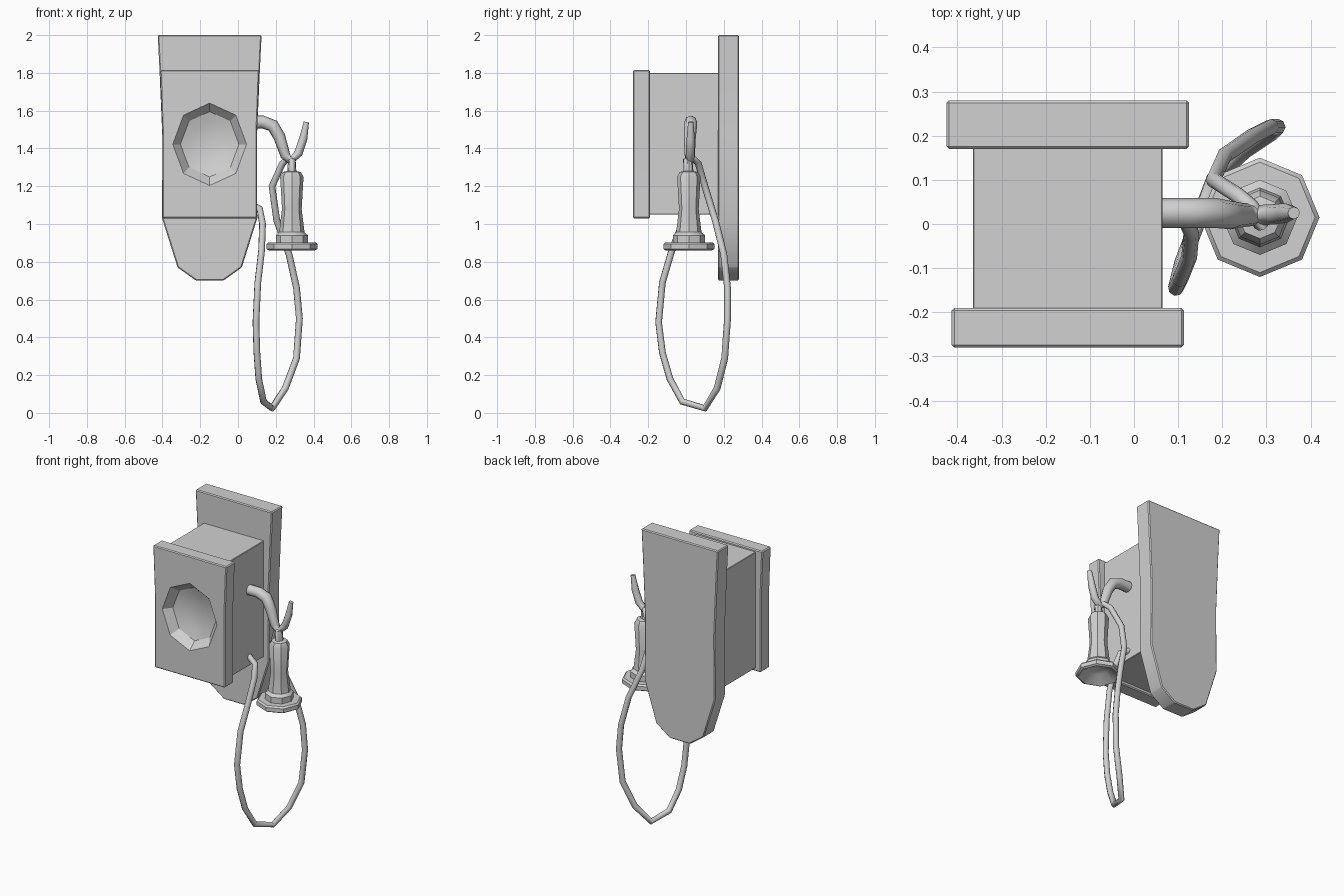
import bpy, bmesh
from mathutils import Matrix, Vector

if "Cube" in bpy.data.objects:
    bpy.data.objects.remove(bpy.data.objects["Cube"], do_unlink=True)

grey = bpy.data.materials.new("plain_grey")
grey.use_nodes = True
grey.diffuse_color = (0.64, 0.64, 0.64, 1)
grey.node_tree.nodes["Principled BSDF"].inputs["Base Color"].default_value = grey.diffuse_color

BODY_X = -0.15


def add_object(name, data):
    ob = bpy.data.objects.new(name, data)
    bpy.context.scene.collection.objects.link(ob)
    data.materials.append(grey)
    return ob


def from_bmesh(name, bm):
    bmesh.ops.recalc_face_normals(bm, faces=bm.faces[:])
    me = bpy.data.meshes.new(name)
    bm.to_mesh(me)
    bm.free()
    return add_object(name, me)


def finish(ob, angle=0.6):
    """Apply modifiers or curve bevel, then smooth the soft edges."""
    bpy.ops.object.select_all(action='DESELECT')
    ob.select_set(True)
    bpy.context.view_layer.objects.active = ob
    bpy.ops.object.convert(target='MESH')
    bpy.ops.object.shade_smooth_by_angle(angle=angle)


def slab(name, half_outline, y0, y1, bevel=0.006):
    """Symmetric outline of (half width, z) extruded from y0 to y1."""
    bm = bmesh.new()
    outline = [(w, z) for w, z in half_outline]
    outline += [(-w, z) for w, z in reversed(half_outline)]
    face = bm.faces.new([bm.verts.new((BODY_X + w, y0, z)) for w, z in outline])
    moved = bmesh.ops.extrude_face_region(bm, geom=[face])["geom"]
    bmesh.ops.translate(bm, vec=(0, y1 - y0, 0),
                        verts=[v for v in moved if isinstance(v, bmesh.types.BMVert)])
    ob = from_bmesh(name, bm)
    mod = ob.modifiers.new("soft_edges", 'BEVEL')
    mod.width = bevel
    mod.segments = 1
    mod.limit_method = 'ANGLE'
    return ob


def lathe(name, profile, matrix, sides=8):
    """Spin a (radius, height) profile around z and place it."""
    bm = bmesh.new()
    verts = [bm.verts.new((r, 0, h)) for r, h in profile]
    edges = [bm.edges.new(pair) for pair in zip(verts, verts[1:])]
    bmesh.ops.spin(bm, geom=verts + edges, cent=(0, 0, 0), axis=(0, 0, 1),
                   angle=6.2831853, steps=sides)
    bmesh.ops.remove_doubles(bm, verts=bm.verts[:], dist=0.0005)
    bm.transform(matrix)
    return from_bmesh(name, bm)


def tube(name, points, radii):
    """Round tube through the points with a radius at each."""
    cu = bpy.data.curves.new(name, 'CURVE')
    cu.dimensions = '3D'
    cu.bevel_depth = 1
    cu.bevel_resolution = 2
    cu.use_fill_caps = True
    sp = cu.splines.new('POLY')
    sp.points.add(len(points) - 1)
    for p, co, r in zip(sp.points, points, radii):
        p.co = (*co, 1)
        p.radius = r
    ob = add_object(name, cu)
    finish(ob, 0.9)
    return ob


# Wall board with a tapered lower end
finish(slab("back_board", [(0.275, 2), (0.265, 1.8), (0.25, 1.45), (0.252, 1.03),
                           (0.17, 0.77), (0.072, 0.7)], 0.17, 0.28))

# Main box
finish(slab("main_box", [(0.215, 1.8), (0.215, 1.05)], -0.2, 0.18, 0.003))

# Front plate with an eight-sided dished recess
plate = slab("front_plate", [(0.263, 1.815), (0.251, 1.5), (0.251, 1.03)], -0.28, -0.19)
place = (Matrix.Translation((BODY_X, 0, 1.422)) @ Matrix.Diagonal((0.95, 1, 1.06, 1))
         @ Matrix.Rotation(1.5707963, 4, 'X'))
cutter = lathe("recess_cutter", [(0, 0.3), (0.223, 0.3), (0.163, 0.23), (0.11, 0.213),
                                 (0.055, 0.204), (0, 0.2)], place)
cutter.hide_render = True
cut = plate.modifiers.new("recess", 'BOOLEAN')
cut.operation = 'DIFFERENCE'
cut.solver = 'EXACT'
cut.object = cutter
finish(plate, 0.5)
bpy.data.objects.remove(cutter, do_unlink=True)

# Hanging earpiece, hollow underneath
finish(lathe("earpiece", [(0, 0.915), (0.06, 0.905), (0.112, 0.865), (0.122, 0.86),
                          (0.135, 0.868), (0.135, 0.893), (0.125, 0.903), (0.085, 0.903),
                          (0.085, 0.94), (0.067, 0.957), (0.052, 1.08), (0.062, 1.25),
                          (0.048, 1.275), (0.024, 1.28), (0.02, 1.34), (0, 1.345)],
             Matrix.Translation((0.285, 0.015, 0))))

# Hook arm curling down and up to a thin tip
tube("hook", [(0.05, 0.025, 1.54), (0.13, 0.025, 1.54), (0.185, 0.025, 1.52),
              (0.22, 0.02, 1.46), (0.25, 0.02, 1.365), (0.28, 0.02, 1.335),
              (0.32, 0.022, 1.375), (0.345, 0.025, 1.45), (0.362, 0.025, 1.54)],
     [0.034, 0.034, 0.034, 0.032, 0.027, 0.023, 0.023, 0.022, 0.014])

# Cord from the earpiece, round the loop and back to the box
cord = [(0.285, 0.005, 1.27), (0.288, 0, 1.335), (0.265, 0.04, 1.345), (0.235, 0.065, 1.32),
        (0.18, 0.1, 1.2), (0.205, 0.155, 1.02), (0.27, 0.2, 0.84), (0.31, 0.22, 0.66),
        (0.325, 0.22, 0.5), (0.31, 0.205, 0.29), (0.25, 0.165, 0.13), (0.18, 0.1, 0.024),
        (0.135, -0.02, 0.06), (0.11, -0.085, 0.18), (0.1, -0.125, 0.32), (0.095, -0.145, 0.48),
        (0.105, -0.125, 0.69), (0.125, -0.075, 0.86), (0.13, -0.02, 1), (0.115, 0.01, 1.08),
        (0.06, 0.025, 1.11)]
tube("cord", cord, [0.018] * len(cord))
